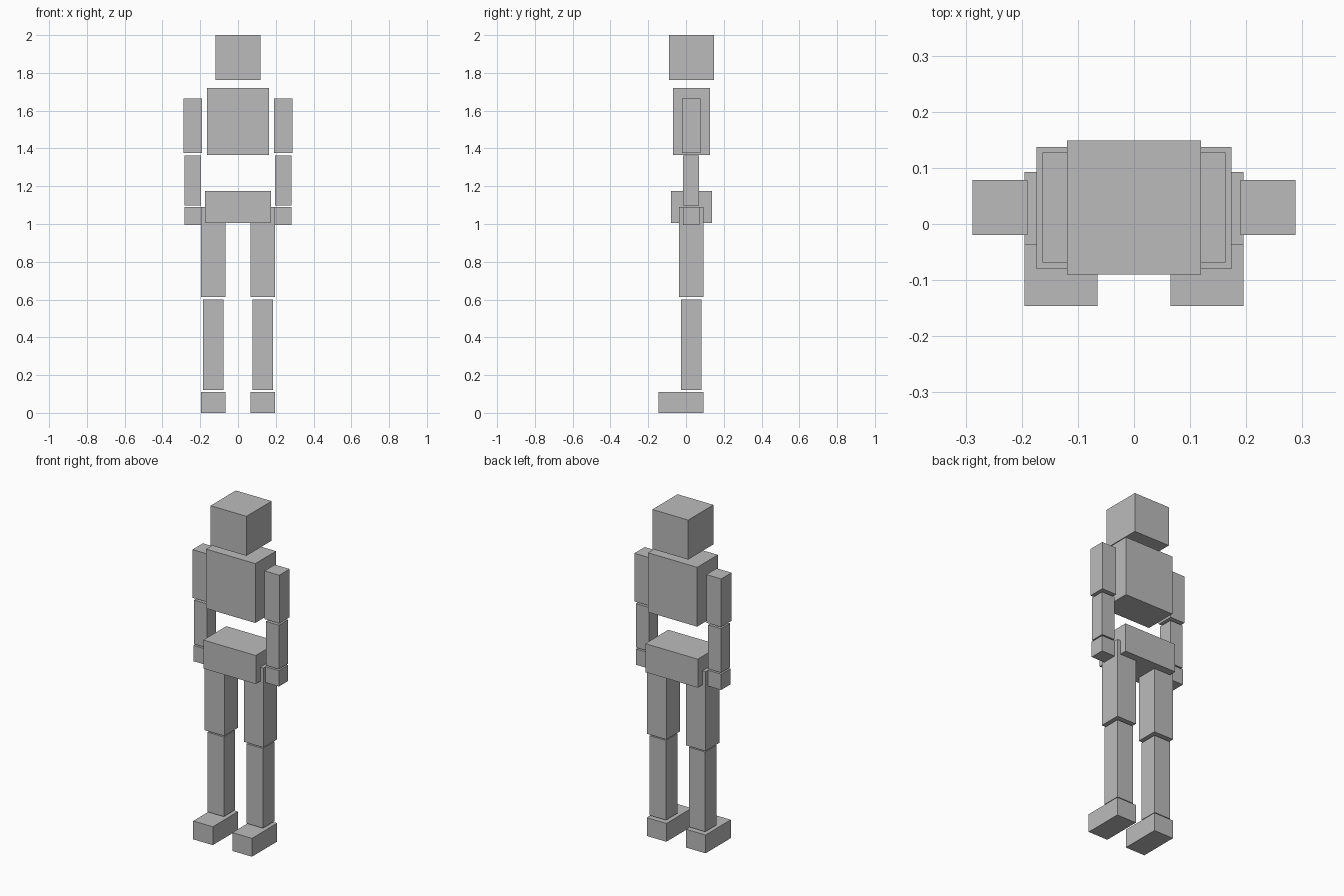
import bpy

if "Cube" in bpy.data.objects:
    bpy.data.objects.remove(bpy.data.objects["Cube"])

grey = bpy.data.materials.new("plain grey")
grey.diffuse_color = (0.5, 0.5, 0.5, 1)
grey.use_nodes = True
grey.node_tree.nodes["Principled BSDF"].inputs["Base Color"].default_value = grey.diffuse_color


def box(name, x, y, z):
    """Box from its (min, max) range on each axis."""
    lo, hi = zip(x, y, z)
    bpy.ops.mesh.primitive_cube_add(
        size=1, location=[(a + b) / 2 for a, b in zip(lo, hi)])
    ob = bpy.context.object
    ob.name = name
    ob.scale = [b - a for a, b in zip(lo, hi)]
    bpy.ops.object.transform_apply(location=False, rotation=False, scale=True)
    ob.data.materials.append(grey)


# Centre parts
box("head", (-0.119, 0.119), (-0.09, 0.149), (1.763, 2.0))
box("chest", (-0.163, 0.163), (-0.069, 0.127), (1.364, 1.72))
box("hips", (-0.174, 0.174), (-0.08, 0.137), (1.005, 1.176))

# Limb parts, given for the +x side and repeated on the other
limbs = {
    "upper_arm": ((0.19, 0.288), (-0.02, 0.078), (1.376, 1.665)),
    "forearm": ((0.196, 0.282), (-0.015, 0.07), (1.098, 1.362)),
    "hand": ((0.195, 0.283), (-0.016, 0.071), (0.995, 1.09)),
    "thigh": ((0.065, 0.195), (-0.037, 0.093), (0.613, 1.09)),
    "shin": ((0.076, 0.184), (-0.026, 0.081), (0.122, 0.6)),
    "foot": ((0.065, 0.195), (-0.146, 0.093), (0.0, 0.11)),
}
for name, (x, y, z) in limbs.items():
    box("left_" + name, x, y, z)
    box("right_" + name, (-x[1], -x[0]), y, z)
